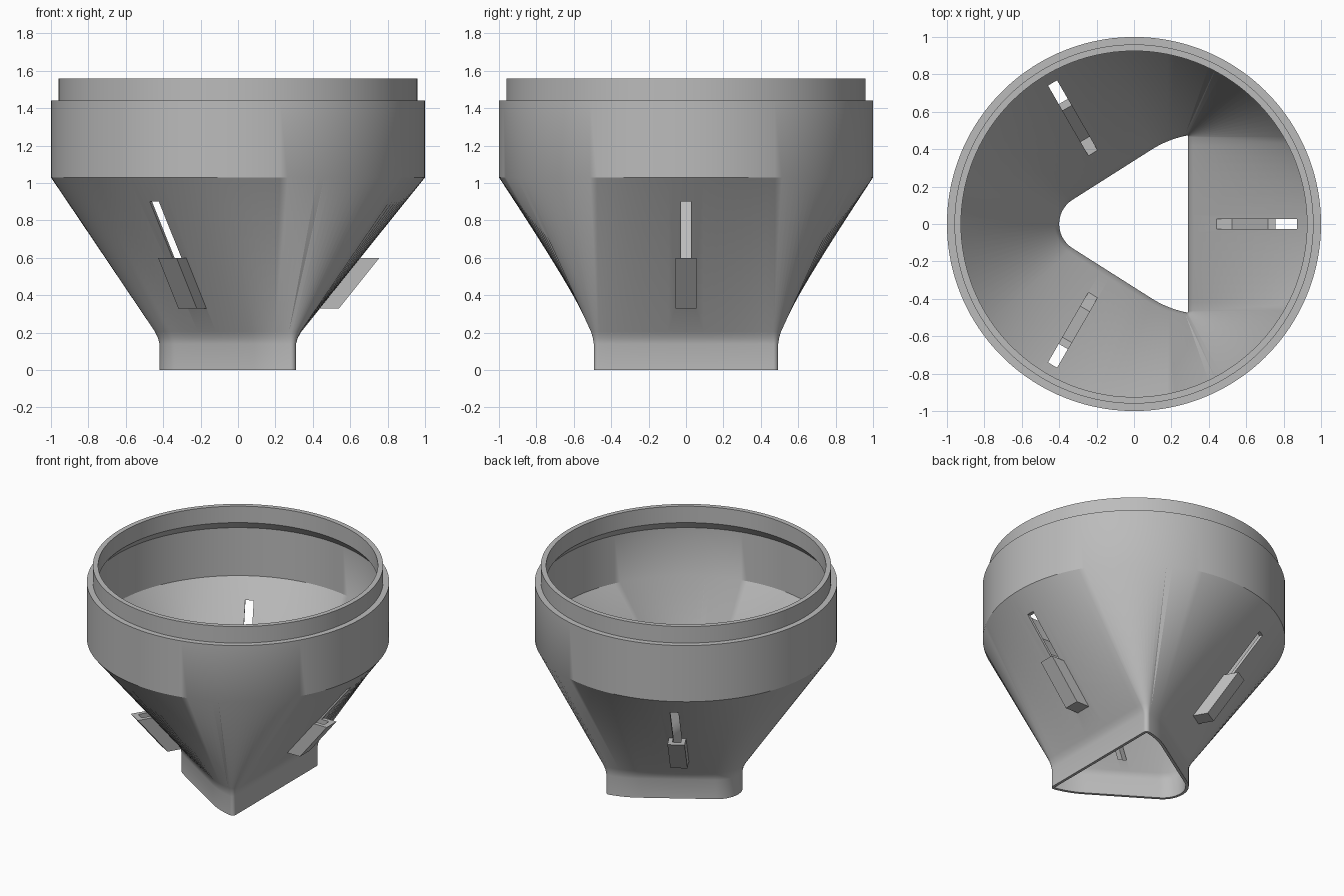
import bpy, bmesh, math
from mathutils import Vector

if "Cube" in bpy.data.objects:
    bpy.data.objects.remove(bpy.data.objects["Cube"])

grey = bpy.data.materials.new("plain grey")
grey.diffuse_color = (0.5, 0.5, 0.5, 1)
grey.use_nodes = True
grey.node_tree.nodes["Principled BSDF"].inputs["Base Color"].default_value = grey.diffuse_color


def polar(c, r, deg):
    a = math.radians(deg)
    return Vector((c[0] + r * math.cos(a), c[1] + r * math.sin(a)))


# Half of the three-sided outlet: (inner point, normal angle, matching angle on the round end)
def half_outline():
    pts = []

    def line(p, q, normal, a0, a1, n):
        for i in range(n):
            t = i / n
            pts.append((Vector(p).lerp(Vector(q), t), normal, a0 + (a1 - a0) * t))

    def arc(c, r, n0, n1, a0, a1, n):
        for i in range(n):
            t = i / n
            d = n0 + (n1 - n0) * t
            pts.append((polar(c, r, d), d, a0 + (a1 - a0) * t))

    corner = (0.284, 0.467)
    centre = polar(corner, 0.006, 101) - polar((0, 0), 0.548, 101)
    line((0.29, 0), (0.29, 0.467), 0, 0, 26, 10)
    arc(corner, 0.006, 0, 101, 26, 60, 14)
    arc(centre, 0.548, 101, 122, 60, 94, 14)
    line(polar(centre, 0.548, 122), (-0.328, 0.13), 122, 94, 146, 18)
    arc((-0.247, 0), 0.153, 122, 180, 146, 180, 14)
    pts.append((Vector((-0.40, 0)), 180, 180))
    return pts


half = half_outline()
outline = half + [(Vector((p.x, -p.y)), -n, -a) for p, n, a in reversed(half[1:-1])]


def ring(bm, z, t, radius, offset):
    """t = 0 gives the three-sided outlet, t = 1 the circle."""
    out = []
    for p, n, a in outline:
        q = polar(p, offset, n).lerp(polar((0, 0), radius, a), t)
        out.append(bm.verts.new((q.x, q.y, z)))
    return out


def finish(bm, name):
    bmesh.ops.triangulate(bm, faces=[f for f in bm.faces])
    bmesh.ops.recalc_face_normals(bm, faces=bm.faces[:])
    if bm.calc_volume(signed=True) < 0:
        bmesh.ops.reverse_faces(bm, faces=bm.faces[:])
    me = bpy.data.meshes.new(name)
    bm.to_mesh(me)
    bm.free()
    ob = bpy.data.objects.new(name, me)
    bpy.context.collection.objects.link(ob)
    me.materials.append(grey)
    return ob


# Funnel wall: outer profile upwards, then inner profile downwards
outer = [(0, 0), (0.14, 0), (0.172, 0.014), (0.205, 0.041), (1.03, 1), (1.44, 1)]
bm = bmesh.new()
rings = [ring(bm, z, t, 1.0, 0.02) for z, t in outer]
rings += [ring(bm, z, 1, r, 0) for z, r in
          [(1.44, 0.96), (1.56, 0.96), (1.56, 0.925), (1.44, 0.925), (1.38, 0.975)]]
rings += [ring(bm, z, t, 0.975, 0) for z, t in reversed(outer[:-1])]
count = len(outline)
for a, b in zip(rings, rings[1:] + rings[:1]):
    for i in range(count):
        j = (i + 1) % count
        bm.faces.new((a[i], a[j], b[j], b[i]))
funnel = finish(bm, "funnel")


# Upright prism from a (radius, z) profile, turned about the z axis
def prism(name, profile, width, deg):
    bm = bmesh.new()
    c, s = math.cos(math.radians(deg)), math.sin(math.radians(deg))
    sides = [[bm.verts.new((r * c - y * s, r * s + y * c, z)) for r, z in profile]
             for y in (-width / 2, width / 2)]
    bm.faces.new(sides[0])
    bm.faces.new(sides[1])
    n = len(profile)
    for i in range(n):
        j = (i + 1) % n
        bm.faces.new((sides[0][i], sides[0][j], sides[1][j], sides[1][i]))
    return finish(bm, name)


def combine(other, operation):
    mod = funnel.modifiers.new(operation, 'BOOLEAN')
    mod.operation, mod.solver, mod.object = operation, 'MANIFOLD', other
    bpy.context.view_layer.objects.active = funnel
    bpy.ops.object.modifier_apply(modifier=mod.name)
    bpy.data.objects.remove(other)


# Three pockets on the flat sides, each opened by a slot through the wall
pocket = [(0.427, 0.33), (0.54, 0.33), (0.756, 0.60), (0.643, 0.60)]
slot = [(0.33, 0.36), (0.524, 0.36), (0.955, 0.90), (0.76, 0.90)]
for deg in (0, 120, 240):
    combine(prism("pocket", pocket, 0.114, deg), 'UNION')
    combine(prism("slot_cutter", slot, 0.056, deg), 'DIFFERENCE')

funnel.select_set(True)
bpy.context.view_layer.objects.active = funnel
bpy.ops.object.shade_smooth_by_angle(angle=math.radians(30))
